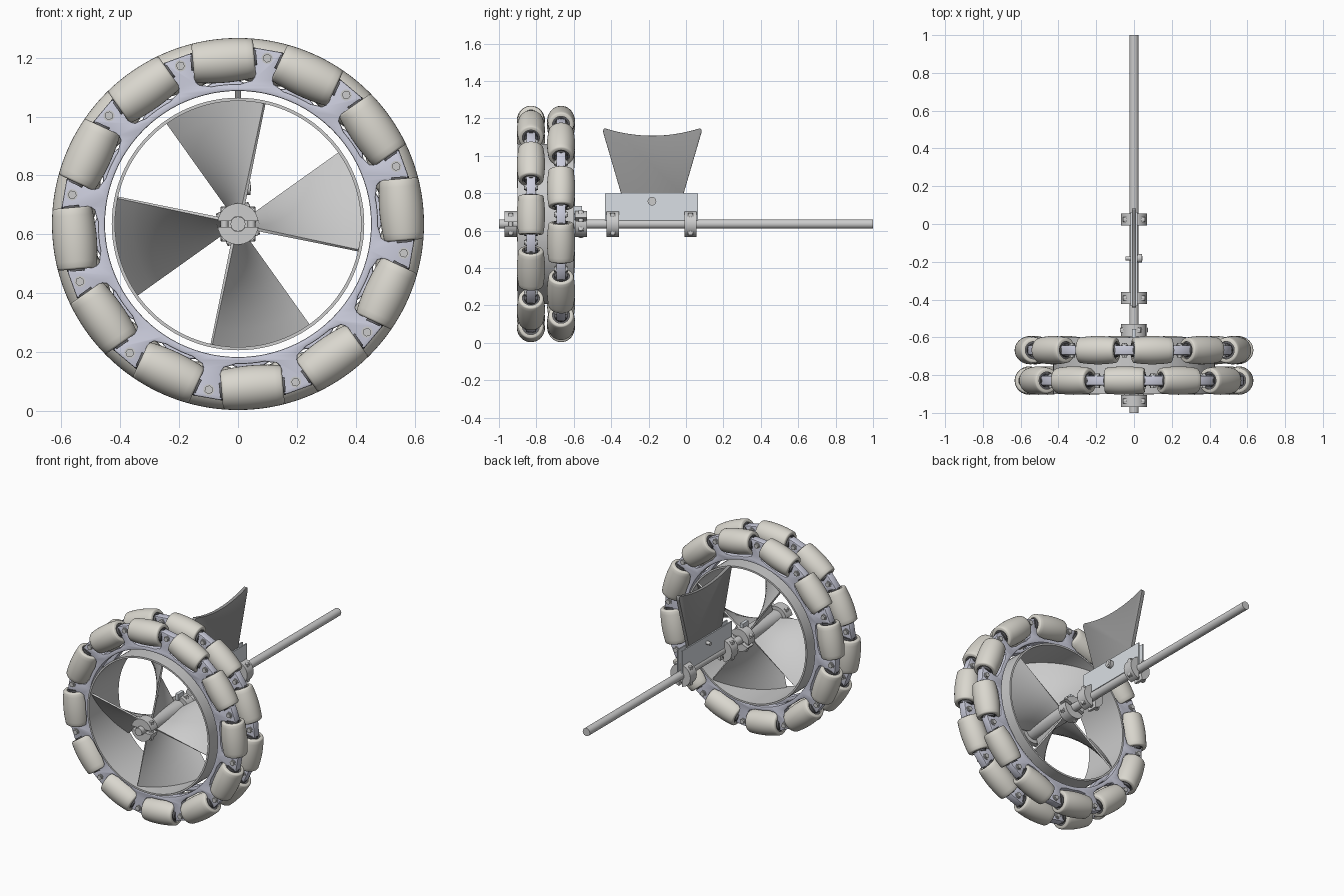
import bpy, bmesh
from math import sin, cos, pi, radians, sqrt
from mathutils import Matrix, Vector

if "Cube" in bpy.data.objects:
    bpy.data.objects.remove(bpy.data.objects["Cube"])

CZ = 0.635                                   # height of the axle
CENTRE = Matrix.Translation((0, 0, CZ))
XZ = Matrix.Rotation(pi / 2, 4, 'X')         # 2D profile -> xz plane, thick along y
YZ = Matrix(((0, 0, 1, 0), (1, 0, 0, 0), (0, 1, 0, 0), (0, 0, 0, 1)))  # profile -> yz plane


def material(name, rgb):
    m = bpy.data.materials.new(name)
    m.diffuse_color = (*rgb, 1)
    m.use_nodes = True
    m.node_tree.nodes["Principled BSDF"].inputs["Base Color"].default_value = m.diffuse_color
    return m


BEIGE = material("roller_beige", (0.70, 0.68, 0.62))
LILAC = material("frame_lilac", (0.60, 0.61, 0.72))
DARK = material("core_dark", (0.12, 0.12, 0.13))
FINGREY = material("fin_grey", (0.30, 0.30, 0.30))
PLATE = material("plate_pale", (0.70, 0.74, 0.78))


def place(name, mesh, matrix):
    ob = bpy.data.objects.new(name, mesh)
    bpy.context.collection.objects.link(ob)
    ob.matrix_world = matrix
    return ob


def finish(name, bm, mat):
    bmesh.ops.remove_doubles(bm, verts=bm.verts, dist=1e-5)
    bmesh.ops.recalc_face_normals(bm, faces=bm.faces)
    me = bpy.data.meshes.new(name)
    bm.to_mesh(me)
    bm.free()
    if mat:
        me.materials.append(mat)
    return me


def lathe(name, profile, n=32, mat=None, closed=False):
    """Turn (radius, z) points about the local z axis."""
    bm = bmesh.new()
    rings = [[bm.verts.new((r * cos(2 * pi * i / n), r * sin(2 * pi * i / n), z))
              for i in range(n)] for r, z in profile]
    pairs = list(zip(rings, rings[1:])) + ([(rings[-1], rings[0])] if closed else [])
    for a, b in pairs:
        for i in range(n):
            j = (i + 1) % n
            bm.faces.new((a[i], a[j], b[j], b[i]))
    bmesh.ops.dissolve_degenerate(bm, edges=bm.edges, dist=1e-6)
    return finish(name, bm, mat)


def prism(name, pts, t, mat=None, bevel=0.0):
    """Extrude a 2D outline, centred on local z."""
    bm = bmesh.new()
    f = bm.faces.new([bm.verts.new((x, y, -t / 2)) for x, y in pts])
    ext = bmesh.ops.extrude_face_region(bm, geom=[f])
    bmesh.ops.translate(bm, vec=(0, 0, t),
                        verts=[v for v in ext["geom"] if isinstance(v, bmesh.types.BMVert)])
    if bevel:
        bmesh.ops.bevel(bm, geom=bm.edges[:], offset=bevel, segments=2, affect='EDGES', profile=0.5)
    return finish(name, bm, mat)


def rod(name, a, b, r, n=24, mat=None, parent=CENTRE):
    a, b = Vector(a), Vector(b)
    h = (b - a).length
    me = lathe(name, [(0, 0), (r, 0), (r, h), (0, h)], n, mat)
    rot = (b - a).to_track_quat('Z', 'Y').to_matrix().to_4x4()
    return place(name, me, parent @ Matrix.Translation(a) @ rot)


def radial(theta):
    """Frame with local x outward and local z along the rim."""
    return Matrix.Rotation(-theta, 4, 'Y')


# Roller: barrel following the wheel circle, rounded ends, dark core
zs = [-0.098 + 0.196 * i / 10 for i in range(11)]
barrel = [(sqrt(0.632 ** 2 - z * z) - 0.557, z) for z in zs]
lip = [(0.065, 0.102), (0.060, 0.105), (0.046, 0.105), (0.046, 0.09)]
roller_mesh = lathe("roller", [(r, -z) for r, z in reversed(lip)] + barrel + lip, 36, BEIGE, True)
core_mesh = lathe("roller_core", [(0, -0.112), (0.035, -0.112), (0.035, -0.096), (0.046, -0.096),
                                  (0.046, 0.096), (0.035, 0.096), (0.035, 0.112), (0, 0.112)], 24, DARK)
bolt_mesh = lathe("lug_bolt", [(0, -0.038), (0.015, -0.038), (0.015, 0.038), (0, 0.038)], 6)
washer_mesh = lathe("lug_washer", [(0, -0.029), (0.019, -0.029), (0.019, 0.029), (0, 0.029)], 20)


# Wheel frame: ring with twelve flared lugs
def frame_mesh():
    half = [(0.482, 0.052), (0.488, 0.038), (0.502, 0.031), (0.585, 0.050), (0.597, 0.049), (0.600, 0.043)]
    lug = [(r, -t) for r, t in half] + [(r, t) for r, t in reversed(half)]
    outer = []
    for k in range(12):
        a = radians(20 + 30 * k)
        outer += [(r * cos(a) - t * sin(a), r * sin(a) + t * cos(a)) for r, t in lug]
        outer += [(0.476 * cos(a + radians(d)), 0.476 * sin(a + radians(d))) for d in (9, 12, 15, 18, 21)]
    inner = [(0.452 * cos(2 * pi * i / 96), 0.452 * sin(2 * pi * i / 96)) for i in range(96)]
    cu = bpy.data.curves.new("frame_outline", 'CURVE')
    cu.dimensions, cu.fill_mode = '2D', 'BOTH'
    cu.extrude, cu.bevel_depth, cu.bevel_resolution, cu.offset = 0.02, 0.005, 1, -0.005
    for pts in (outer, inner):
        s = cu.splines.new('POLY')
        s.points.add(len(pts) - 1)
        for p, (x, y) in zip(s.points, pts):
            p.co = (x, y, 0, 1)
        s.use_cyclic_u = True
    tmp = bpy.data.objects.new("frame_outline", cu)
    bpy.context.collection.objects.link(tmp)
    dg = bpy.context.evaluated_depsgraph_get()
    bm = bmesh.new()
    me = bpy.data.meshes.new_from_object(tmp.evaluated_get(dg))
    bm.from_mesh(me)
    bpy.data.objects.remove(tmp)
    me = finish("wheel_frame", bm, None)
    me.materials.clear()
    me.materials.append(LILAC)
    return me


# Two wheels, the rear one turned by half a pitch
frame = frame_mesh()
for side, y, turn in (("front", -0.829, 0), ("rear", -0.668, 15)):
    base = Matrix.Translation((0, y, CZ))
    place(side + "_wheel_frame", frame, base @ radial(radians(turn)) @ XZ)
    for k in range(12):
        m = base @ radial(radians(5 + turn + 30 * k)) @ Matrix.Translation((0.557, 0, 0))
        place(side + "_roller", roller_mesh, m)
        place(side + "_roller_core", core_mesh, m)
        b = base @ radial(radians(20 + turn + 30 * k)) @ Matrix.Translation((0.572, 0, 0)) @ XZ
        place(side + "_lug_bolt", bolt_mesh, b)
        place(side + "_lug_washer", washer_mesh, b)

# Axle, fan hub and shroud
rod("axle", (0, -1, 0), (0, 1, 0), 0.025, 32)
rod("fan_hub", (0, -0.90, 0), (0, -0.60, 0), 0.05, 40)
shroud = lathe("fan_shroud", [(0.418, -0.15), (0.429, -0.15), (0.429, 0.15), (0.418, 0.15)], 96, None, True)
place("fan_shroud", shroud, Matrix.Translation((0, -0.75, CZ)) @ XZ)

# Helical fan blades
bm = bmesh.new()
N, R = 16, 6
grid = []
for i in range(N + 1):
    s = i / N
    a = radians(-12 + 47.5 * s)
    grid.append([bm.verts.new((r * cos(a), -0.885 + 0.27 * s, r * sin(a)))
                 for r in [0.04 + 0.382 * j / R for j in range(R + 1)]])
for i in range(N):
    for j in range(R):
        bm.faces.new((grid[i][j], grid[i + 1][j], grid[i + 1][j + 1], grid[i][j + 1]))
bmesh.ops.recalc_face_normals(bm, faces=bm.faces)
bmesh.ops.solidify(bm, geom=bm.faces[:], thickness=0.010)
blade_mesh = finish("fan_blade", bm, None)
for k in range(4):
    place("fan_blade", blade_mesh, CENTRE @ radial(k * pi / 2))

# Split clamp collars with cross bolts
arc = [radians(9 + 162 * i / 20) for i in range(21)]
bore = [radians(24 + 132 * i / 12) for i in range(13)]
half_pts = [(0.07 * cos(a), 0.07 * sin(a)) for a in arc] + \
           [(0.026 * cos(a), 0.026 * sin(a)) for a in reversed(bore)]
collar_mesh = prism("collar_half", half_pts, 0.065)
for y, split in ((-0.937, 0), (-0.562, 20), (-0.392, 90), (0.024, 90)):
    m = Matrix.Translation((0, y, CZ)) @ radial(radians(split))
    for h in (0, pi):
        place("collar_half", collar_mesh, m @ radial(h) @ XZ)
    for q in range(4):
        n = m @ radial(q * pi / 2)
        rod("collar_bolt", (0.046, 0, -0.058), (0.046, 0, 0.058), 0.013, 16, None, n)

# Tail fin with a hollowed top edge
top = [(-0.18 + 0.255 * u, 1.107 + 0.040 * u * u) for u in [1 - i / 8 for i in range(17)]]
fin = [(-0.345, 0.67), (-0.015, 0.67), (-0.015, 0.79), (0.083, 1.125), (0.082, 1.14)] + top + \
      [(-0.442, 1.14), (-0.443, 1.125), (-0.345, 0.79)]
place("tail_fin", prism("tail_fin", fin, 0.022, FINGREY, 0.002), YZ)

# Fin mounting plates, bolt and nut
box = [(-0.434, 0.655), (0.064, 0.655), (0.064, 0.797), (-0.434, 0.797)]
plate_mesh = prism("fin_plate", box, 0.008, PLATE)
for x in (-0.015, 0.015):
    place("fin_plate", plate_mesh, Matrix.Translation((x, 0, 0)) @ YZ)
rod("fin_bolt", (-0.046, -0.182, 0.122), (0.03, -0.182, 0.122), 0.011, 16)
rod("fin_bolt_head", (0.019, -0.182, 0.122), (0.042, -0.182, 0.122), 0.023, 24)
rod("fin_bolt_socket", (0.041, -0.182, 0.122), (0.044, -0.182, 0.122), 0.012, 6)

# Small key tab on the rear hub collar
tab = [(-0.615, 0.69), (-0.555, 0.69), (-0.555, 0.73), (-0.615, 0.73)]
place("hub_tab", prism("hub_tab", tab, 0.02, PLATE), YZ)

# Smooth curved surfaces, keep hard edges
bpy.ops.object.select_all(action='SELECT')
bpy.context.view_layer.objects.active = bpy.context.selected_objects[0]
bpy.ops.object.shade_smooth_by_angle(angle=radians(35))
